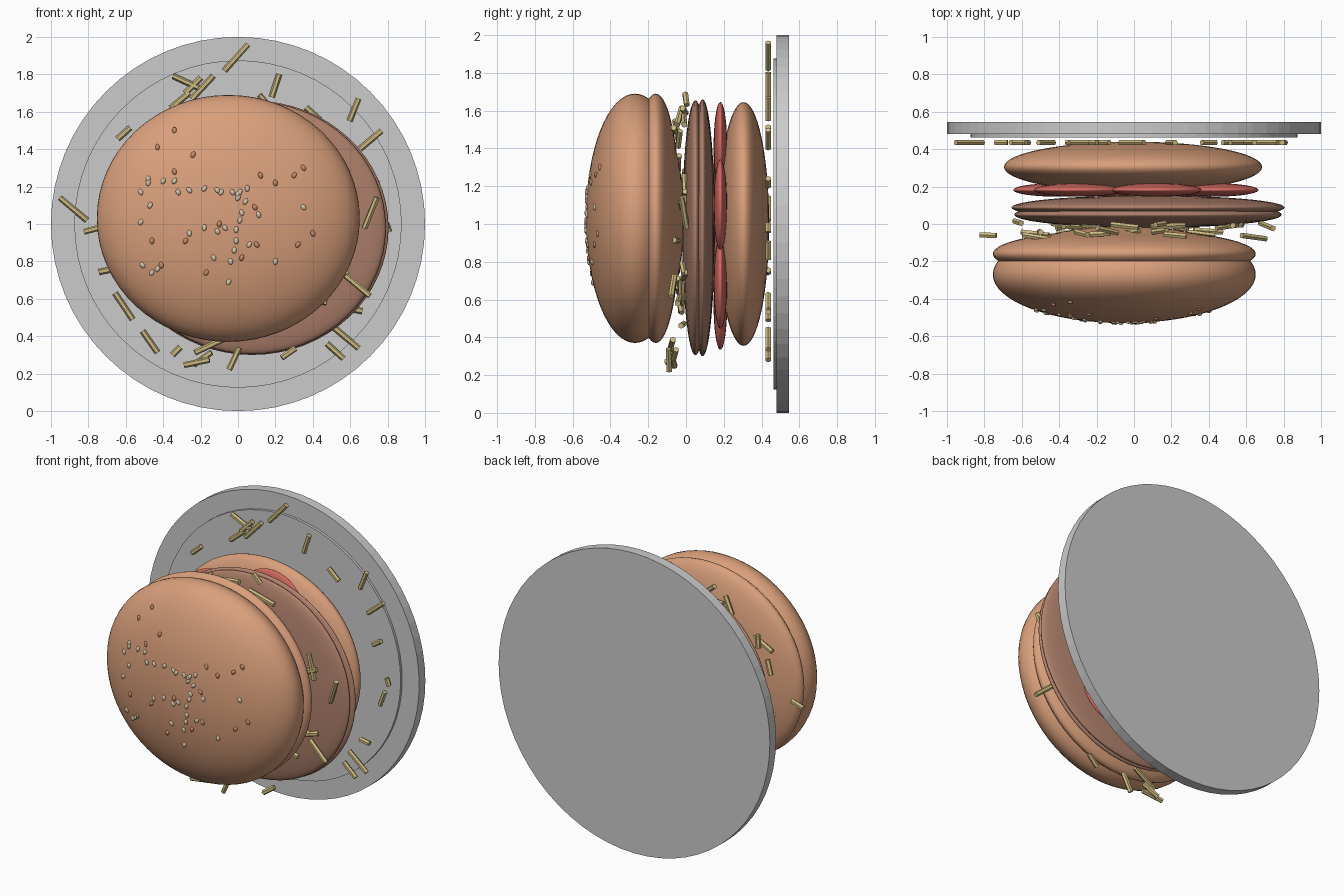
import bpy, bmesh, math, random
from mathutils import Matrix, Vector

if "Cube" in bpy.data.objects:
    bpy.data.objects.remove(bpy.data.objects["Cube"])

random.seed(4)


def mat(name, r, g, b):
    m = bpy.data.materials.new(name)
    m.diffuse_color = (r, g, b, 1)
    m.use_nodes = True
    m.node_tree.nodes["Principled BSDF"].inputs["Base Color"].default_value = m.diffuse_color
    return m


BUN = mat("bun", 0.70, 0.35, 0.20)
MEAT = mat("meat", 0.43, 0.22, 0.15)
TOMATO = mat("tomato", 0.68, 0.15, 0.12)
SHRED = mat("shred", 0.62, 0.50, 0.22)
PALE = mat("pale_seed", 0.66, 0.56, 0.40)
BROWN = mat("brown_seed", 0.55, 0.26, 0.14)


def blob(name, loc, size, material):
    """Flattened ball whose poles lie on the y axis."""
    bpy.ops.mesh.primitive_uv_sphere_add(segments=64, ring_count=32)
    o = bpy.context.object
    o.name = name
    o.data.transform(Matrix.Translation(loc) @ Matrix.Diagonal((*size, 1))
                     @ Matrix.Rotation(math.pi / 2, 4, 'X'))
    o.data.materials.append(material)
    bpy.ops.object.shade_smooth()
    return o


def disc(name, radius, y0, y1):
    bpy.ops.mesh.primitive_cylinder_add(vertices=64, radius=radius, depth=y1 - y0)
    o = bpy.context.object
    o.name = name
    o.data.transform(Matrix.Translation((0, (y0 + y1) / 2, 1.0))
                     @ Matrix.Rotation(math.pi / 2, 4, 'X'))


def finish(bm, name, material, smooth=False):
    me = bpy.data.meshes.new(name)
    bm.to_mesh(me)
    bm.free()
    me.materials.append(material)
    if smooth:
        me.shade_smooth()
    bpy.context.collection.objects.link(bpy.data.objects.new(name, me))


def stick(bm, loc, direction, length, radius=0.016):
    rot = Vector(direction).to_track_quat('Z', 'Y').to_matrix().to_4x4()
    bmesh.ops.create_cone(bm, cap_ends=True, segments=6, radius1=radius, radius2=radius,
                          depth=length, matrix=Matrix.Translation(loc) @ rot)


# Plate standing on its rim
disc("plate", 1.0, 0.48, 0.545)
disc("plate_well", 0.875, 0.463, 0.485)

# Buns and patty
blob("bottom_bun", (-0.005, 0.305, 1.0), (0.69, 0.135, 0.645), BUN)
blob("patty_back", (0.075, 0.088, 0.98), (0.73, 0.065, 0.68), MEAT)
blob("patty_front", (0.075, 0.05, 0.98), (0.715, 0.07, 0.675), MEAT)
blob("top_bun_base", (-0.052, -0.16, 1.03), (0.703, 0.13, 0.66), BUN)
blob("top_bun_dome", (-0.052, -0.27, 1.03), (0.703, 0.26, 0.66), BUN)

# Ring of tomato slices
for i in range(6):
    a = math.radians(15 + 60 * i)
    blob(f"tomato_slice_{i + 1}", (0.01 + 0.43 * math.cos(a), 0.182, 0.99 + 0.43 * math.sin(a)),
         (0.24, 0.036, 0.24), TOMATO)

# Shreds lying on the plate: x, z, angle, length
on_plate = [
    (-0.01, 1.89, 48, .19), (.20, 1.74, 72, .13), (.62, 1.61, 68, .13), (.71, 1.45, 40, .15),
    (.40, 1.59, -42, .10), (-.61, 1.485, 42, .09), (-.28, 1.76, -25, .15), (-.19, 1.73, 47, .17),
    (-.24, 1.74, 45, .12), (-.31, 1.66, 40, .13), (-.88, 1.08, -40, .19), (-.61, .56, -56, .17),
    (-.47, .37, -55, .14), (-.33, .32, 45, .06), (.52, .32, -42, .12), (.58, .39, -40, .17),
    (.72, 1.22, 35, .07), (.80, .98, -70, .05), (.76, .86, 70, .10), (.63, .54, -10, .07),
    (-.71, .75, 12, .07)]
bm = bmesh.new()
for x, z, deg, length in on_plate:
    a = math.radians(deg)
    stick(bm, (x, 0.435, z), (math.cos(a), 0, math.sin(a)), length)
finish(bm, "plate_shreds", SHRED)

# Shreds between top bun and patty: x, y, z, angle, length
in_filling = [
    (.64, -.07, .67, -40, .17), (.71, -.01, 1.06, 68, .18), (-.78, -.06, .97, 15, .09),
    (-.22, -.09, .26, 12, .14), (-.19, -.07, .28, 35, .12), (-.02, -.09, .28, 65, .13),
    (.27, -.06, .31, 35, .09), (-.15, -.08, .35, 25, .18), (.14, 0.0, 1.66, -50, .08),
    (-.05, -.01, 1.60, 10, .15), (.18, -.01, 1.55, -15, .19), (.22, -.06, 1.50, 10, .12),
    (-.28, -.05, 1.50, 60, .12), (-.52, -.07, 1.30, 20, .16), (-.62, .01, 1.2, 70, .10)]
bm = bmesh.new()
for x, y, z, deg, length in in_filling:
    a = math.radians(deg)
    stick(bm, (x, y, z), (math.cos(a), random.uniform(-.2, .2), math.sin(a)), length)
for i in range(26):
    t, r = random.uniform(0, math.tau), random.uniform(.25, .6)
    a = random.uniform(0, math.pi)
    stick(bm, (r * math.cos(t), -.025 + random.uniform(-.03, .02), 1.0 + r * math.sin(t)),
          (math.cos(a), random.uniform(-.2, .2), math.sin(a)), random.uniform(.08, .18))
finish(bm, "filling_shreds", SHRED)

# Seeds scattered on the dome: x, z
pale = [
    (-.52, 1.17), (-.48, 1.22), (-.48, 1.24), (-.40, 1.23), (-.34, 1.23), (-.32, 1.17), (-.26, 1.18),
    (-.18, 1.19), (-.11, 1.18), (-.09, 1.17), (-.03, 1.17), (0, 1.16), (.01, 1.17), (0, 1.14),
    (.05, 1.19), (.04, 1.12), (.02, 1.06), (.01, 1.02), (.11, 1.05), (-.52, 1.01), (-.47, 1.10),
    (-.26, .95), (-.18, .98), (-.11, .96), (-.07, .98), (-.01, .97), (-.01, .91), (.06, .89),
    (-.02, .86), (-.13, .82), (-.04, .80), (-.05, .69), (.20, .80), (-.51, .78), (-.46, .74),
    (-.43, .76), (.35, 1.09)]
brown = [
    (-.34, 1.50), (-.43, 1.41), (-.24, 1.37), (-.34, 1.28), (.12, 1.26), (.20, 1.22), (.30, 1.26),
    (.35, 1.30), (.09, 1.09), (-.10, 1.0), (-.28, .91), (-.46, .91), (-.41, .78), (-.17, .74),
    (.02, .82), (.10, .89), (.32, .89), (.40, .95)]
for name, spots, material in (("pale_seeds", pale, PALE), ("brown_seeds", brown, BROWN)):
    bm = bmesh.new()
    for x, z in spots:
        u, v = (x + .052) / .703, (z - 1.03) / .66
        y = -.27 - .26 * math.sqrt(1 - u * u - v * v)
        m = (Matrix.Translation((x, y, z)) @ Matrix.Rotation(random.uniform(-.7, .7), 4, 'Y')
             @ Matrix.Diagonal((.013, .01, .018, 1)))
        bmesh.ops.create_uvsphere(bm, u_segments=10, v_segments=6, radius=1, matrix=m)
    finish(bm, name, material, True)
